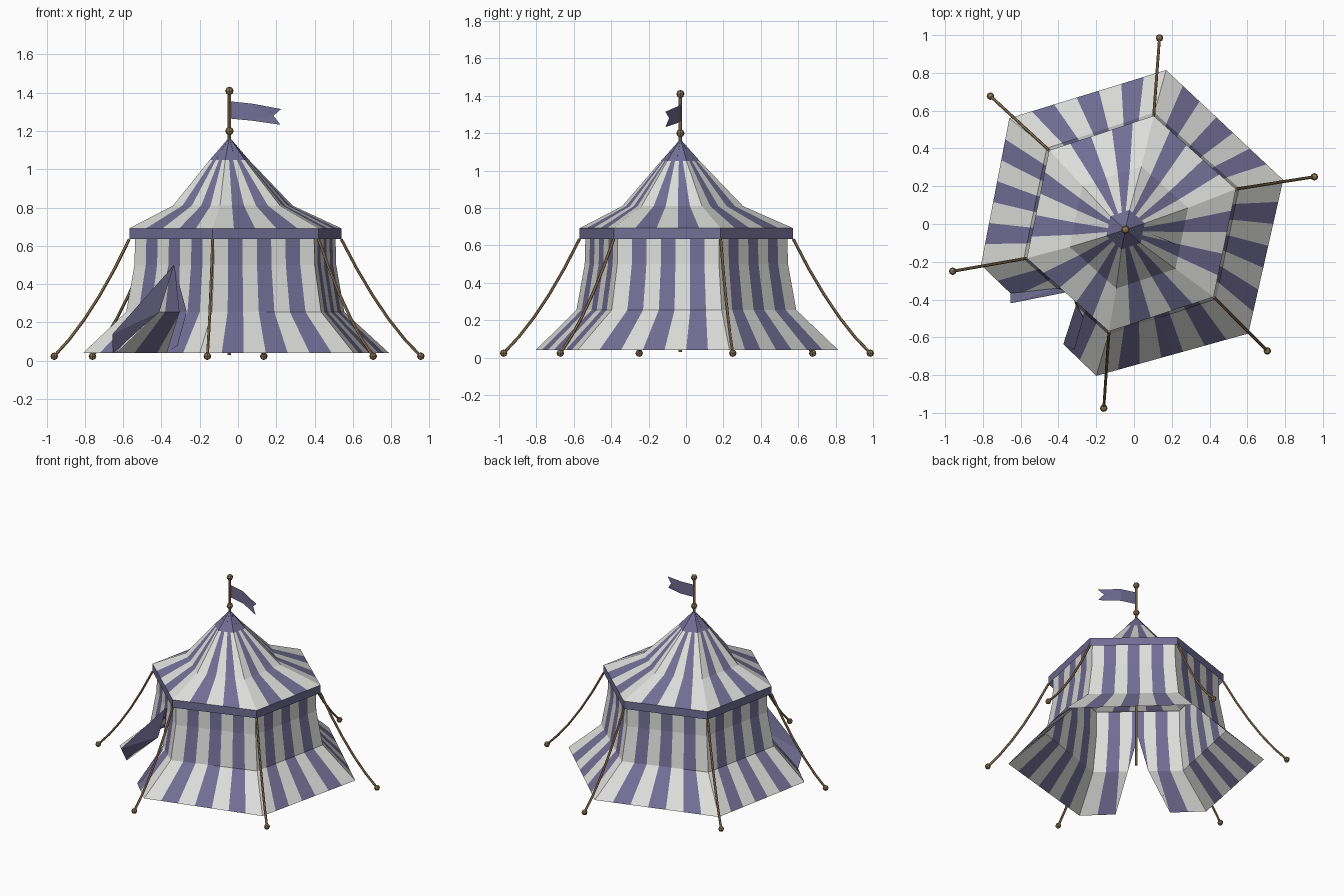
import bpy, bmesh, math
from mathutils import Vector

if "Cube" in bpy.data.objects:
    bpy.data.objects.remove(bpy.data.objects["Cube"])


def material(name, rgb):
    m = bpy.data.materials.new(name)
    m.diffuse_color = (*rgb, 1)
    m.use_nodes = True
    m.node_tree.nodes["Principled BSDF"].inputs["Base Color"].default_value = m.diffuse_color
    return m


CREAM = material("off_white_canvas", (0.72, 0.72, 0.70))
PURPLE = material("muted_purple_canvas", (0.17, 0.155, 0.30))
WOOD = material("tan_wood_and_rope", (0.30, 0.20, 0.10))
PEAK = Vector((-0.045, -0.03, 0))


def finish(name, bm, mats):
    bmesh.ops.remove_doubles(bm, verts=bm.verts, dist=0.0004)
    me = bpy.data.meshes.new(name)
    bm.to_mesh(me)
    bm.free()
    for m in mats:
        me.materials.append(m)
    ob = bpy.data.objects.new(name, me)
    bpy.context.collection.objects.link(ob)
    return ob


def ring(r, z, cx=-0.014, cy=0.002, start=18.3):
    return [Vector((cx + r * math.cos(math.radians(start + 60 * k)),
                    cy + r * math.sin(math.radians(start + 60 * k)), z)) for k in range(6)]


def add_face(bm, pts, index=0):
    clean = []
    for p in pts:
        if not any((p - q).length < 0.0005 for q in clean):
            clean.append(p)
    if len(clean) > 2:
        bm.faces.new([bm.verts.new(p) for p in clean]).material_index = index


def striped_cloth(name, rings, stripes, gaps=None, cap_from=99):
    """Hexagonal cloth; gaps = half width of the door slit per ring."""
    bm = bmesh.new()
    cuts = sorted([i / stripes for i in range(stripes + 1)] + [0.5])
    for k in range(6):
        for a, b in zip(cuts, cuts[1:]):
            mid = (a + b) / 2

            def at(row, f):
                h = gaps[row] if gaps and k == DOOR else 0
                f = min(f, 0.5 - h) if mid < 0.5 else max(f, 0.5 + h)
                return rings[row][k].lerp(rings[row][(k + 1) % 6], f)
            for row in range(len(rings) - 1):
                colour = 1 if row >= cap_from else int(mid * stripes) % 2
                add_face(bm, [at(row, a), at(row, b), at(row + 1, b), at(row + 1, a)], colour)
    return finish(name, bm, [CREAM, PURPLE])


def rod(name, pts, radius, sides=6):
    """Low-poly tube along a path."""
    bm = bmesh.new()
    loops = []
    for i, p in enumerate(pts):
        t = (pts[min(i + 1, len(pts) - 1)] - pts[max(i - 1, 0)]).normalized()
        u = t.cross(Vector((0.31, 0.95, 0.05))).normalized()
        w = t.cross(u)
        loops.append([bm.verts.new(p + radius * (math.cos(math.tau * s / sides) * u
                      + math.sin(math.tau * s / sides) * w)) for s in range(sides)])
    for l0, l1 in zip(loops, loops[1:]):
        for s in range(sides):
            bm.faces.new([l0[s], l0[(s + 1) % sides], l1[(s + 1) % sides], l1[s]])
    bm.faces.new(loops[0][::-1])
    bm.faces.new(loops[-1])
    return finish(name, bm, [WOOD])


def knob(name, p, r):
    bm = bmesh.new()
    bmesh.ops.create_uvsphere(bm, u_segments=8, v_segments=4, radius=r)
    bmesh.ops.translate(bm, verts=bm.verts, vec=p)
    return finish(name, bm, [WOOD])


# walls with flared skirt and a door slit in the front-left face
DOOR = 3
base = [Vector((x, y, 0.04)) for x, y in
        [(0.79, 0.233), (0.17, 0.815), (-0.66, 0.56), (-0.81, -0.217), (-0.20, -0.804), (0.605, -0.58)]]
kink = ring(0.60, 0.255)
walls = [base, kink, ring(0.555, 0.50), ring(0.55, 0.69)]
striped_cloth("tent_walls", walls, 7, gaps=[1.5 / 7, 0.115, 0, 0])

# roof with a solid peak
striped_cloth("tent_roof", [ring(0.583, 0.692), ring(0.33, 0.81, -0.027, -0.018),
                            ring(0.107, 1.05, PEAK.x, PEAK.y), ring(0.003, 1.165, PEAK.x, PEAK.y)],
              5, cap_from=2)

# valance band around the eave
lo, hi = ring(0.583, 0.635), ring(0.583, 0.692)
bm = bmesh.new()
for k in range(6):
    n = (k + 1) % 6
    add_face(bm, [lo[k], lo[n], hi[n], hi[k]])
finish("valance", bm, [PURPLE])

# door flaps turned back from the slit
top = walls[2][3].lerp(walls[2][4], 0.5)
left_base, right_base = base[3].lerp(base[4], 2 / 7 - 0.03), base[3].lerp(base[4], 5 / 7)
left_kink, right_kink = kink[3].lerp(kink[4], 0.385), kink[3].lerp(kink[4], 0.615)
left_tip = Vector((-0.655, -0.42, 0.14))
bm = bmesh.new()
add_face(bm, [left_base, left_kink, left_tip])
add_face(bm, [left_kink, top, left_tip])
finish("left_door_flap", bm, [PURPLE])
right_fold, right_tip = Vector((-0.268, -0.495, 0.255)), Vector((-0.315, -0.665, 0.08))
bm = bmesh.new()
add_face(bm, [top, right_kink, right_fold])
add_face(bm, [right_kink, right_base, right_tip, right_fold])
finish("right_door_flap", bm, [PURPLE])

# guy ropes and pegs
pegs = [(0.955, 0.25), (0.135, 0.985), (-0.76, 0.677), (-0.96, -0.25), (-0.16, -0.975), (0.706, -0.672)]
for k, (x, y) in enumerate(pegs):
    a, b = lo[k], Vector((x, y, 0.024))
    pts = []
    for i in range(6):
        p = a.lerp(b, i / 5)
        p.z -= 0.055 * 4 * (i / 5) * (1 - i / 5)
        pts.append(p)
    rod(f"guy_rope_{k + 1}", pts, 0.008)
    knob(f"peg_{k + 1}", b, 0.02)

# centre pole with knobs
rod("centre_pole", [PEAK + Vector((0, 0, z)) for z in (0.03, 1.41)], 0.009)
for name, z in (("lower_knob", 1.20), ("top_knob", 1.41)):
    knob(name, PEAK + Vector((0, 0, z)), 0.022)

# swallowtail flag
bm = bmesh.new()
upper = [Vector(p) for p in ((-0.04, -0.03, 1.355), (0.075, -0.045, 1.343), (0.225, -0.11, 1.315))]
lower = [Vector(p) for p in ((-0.04, -0.03, 1.265), (0.075, -0.045, 1.254), (0.222, -0.11, 1.233))]
notch = Vector((0.185, -0.09, 1.28))
add_face(bm, [lower[0], lower[1], upper[1], upper[0]])
add_face(bm, [upper[1], notch, upper[2]])
add_face(bm, [lower[1], notch, upper[1]])
add_face(bm, [lower[1], lower[2], notch])
finish("flag", bm, [PURPLE])
